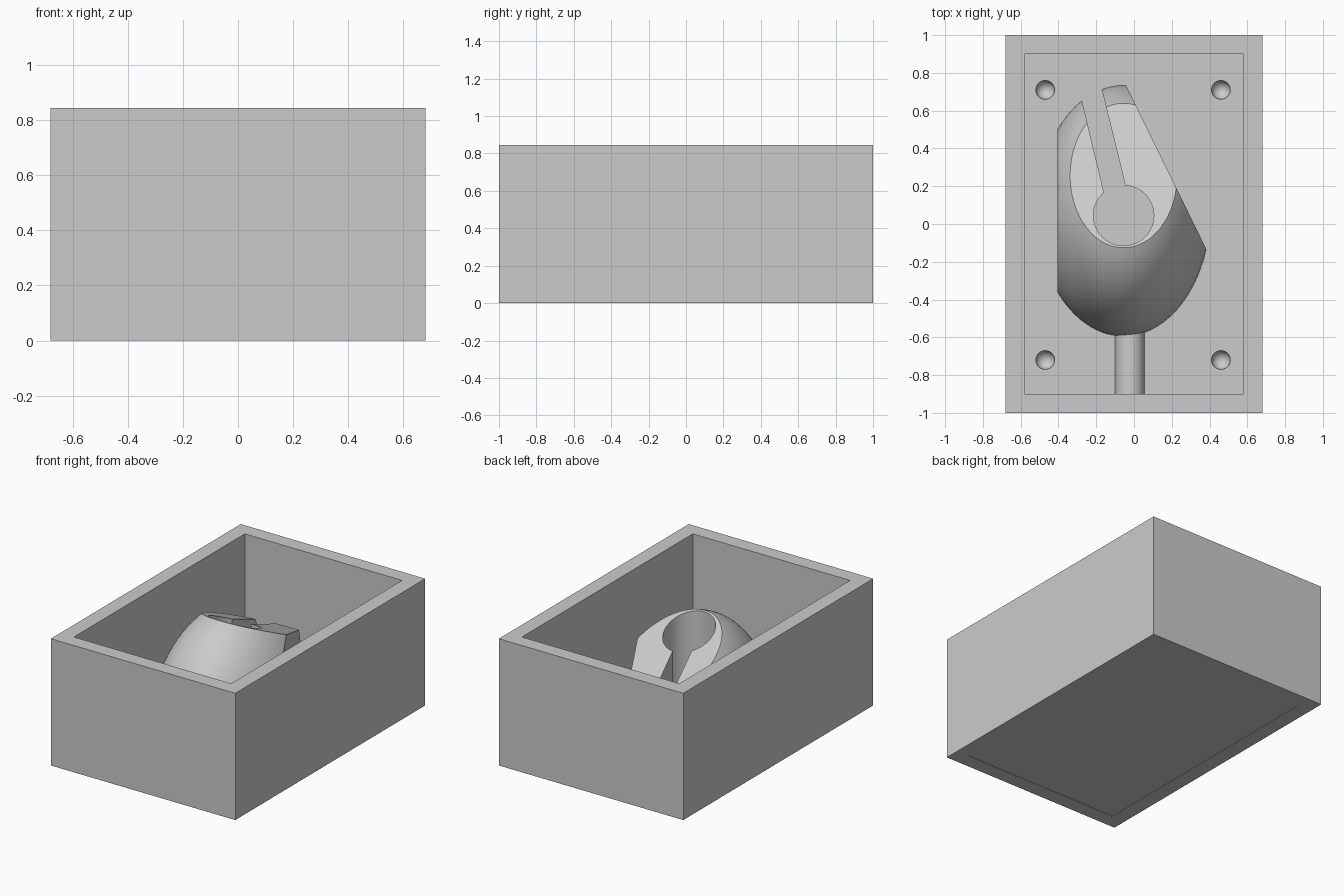
import bpy, bmesh, math
from mathutils import Matrix, Vector

if "Cube" in bpy.data.objects:
    bpy.data.objects.remove(bpy.data.objects["Cube"])

W, L, H, T, FLOOR = 0.68, 1.0, 0.845, 0.1, 0.1   # half width, half length, height, wall, floor top

grey = bpy.data.materials.new("plain grey")
grey.use_nodes = True
grey.diffuse_color = (0.6, 0.6, 0.6, 1)
grey.node_tree.nodes["Principled BSDF"].inputs["Base Color"].default_value = (0.6, 0.6, 0.6, 1)


def finish(name, bm):
    bmesh.ops.recalc_face_normals(bm, faces=bm.faces)
    mesh = bpy.data.meshes.new(name)
    bm.to_mesh(mesh)
    bm.free()
    mesh.materials.append(grey)
    obj = bpy.data.objects.new(name, mesh)
    bpy.context.collection.objects.link(obj)
    return obj


def box(name, x0, x1, y0, y1, z0, z1):
    bm = bmesh.new()
    size = Matrix.Diagonal((x1 - x0, y1 - y0, z1 - z0, 1))
    place = Matrix.Translation(((x0 + x1) / 2, (y0 + y1) / 2, (z0 + z1) / 2))
    bmesh.ops.create_cube(bm, size=1, matrix=place @ size)
    return finish(name, bm)


def ellipsoid(centre, radii, segments):
    bm = bmesh.new()
    bmesh.ops.create_uvsphere(bm, u_segments=segments, v_segments=segments // 2, radius=1,
                              matrix=Matrix.Translation(centre) @ Matrix.Diagonal((*radii, 1)))
    return bm


def cylinder(name, centre, radius, depth, turn=0):
    bm = bmesh.new()
    bmesh.ops.create_cone(bm, cap_ends=True, segments=48, radius1=radius, radius2=radius, depth=depth,
                          matrix=Matrix.Translation(centre) @ Matrix.Rotation(turn, 4, "X"))
    return finish(name, bm)


def trim(bm, point, normal):
    # Cut away everything on the normal side and cap the opening
    cut = bmesh.ops.bisect_plane(bm, geom=bm.verts[:] + bm.edges[:] + bm.faces[:], dist=1e-5,
                                 plane_co=point, plane_no=Vector(normal).normalized(), clear_outer=True)
    rim = [e for e in cut["geom_cut"] if isinstance(e, bmesh.types.BMEdge)]
    bmesh.ops.holes_fill(bm, edges=rim)


def carve(obj, cutter):
    bpy.context.view_layer.objects.active = obj
    mod = obj.modifiers.new("carve", "BOOLEAN")
    mod.operation, mod.solver, mod.object = "DIFFERENCE", "EXACT", cutter
    bpy.ops.object.modifier_apply(modifier=mod.name)
    bpy.data.objects.remove(cutter)


def smooth(obj):
    bpy.ops.object.select_all(action="DESELECT")
    obj.select_set(True)
    bpy.context.view_layer.objects.active = obj
    bpy.ops.object.shade_smooth_by_angle(angle=math.radians(30))


# Box walls: end walls span the full width, side walls fit between
box("front_wall", -W, W, -L, -L + T, 0, H)
box("back_wall", -W, W, L - T, L, 0, H)
box("right_wall", -W, -W + T, -L + T, L - T, 0, H)
box("left_wall", W - T, W, -L + T, L - T, 0, H)

# Floor with four round locating dimples
floor = box("floor", -W + T, W - T, -L + T, L - T, 0.002, FLOOR)
for x in (-0.47, 0.46):
    for y in (-0.72, 0.71):
        carve(floor, finish("dimple_cutter", ellipsoid((x, y, FLOOR), (0.05, 0.05, 0.05), 24)))
smooth(floor)

# Domed body trimmed by the floor, two upright planes and a sloping top
bm = ellipsoid((-0.055, 0.07, 0.06), (0.46, 0.665, 0.775), 96)
trim(bm, (0, 0, FLOOR - 0.01), (0, 0, -1))
trim(bm, (-0.405, 0, 0), (-1, 0, 0))
trim(bm, (0.2, 0.24, 0), (2.04, 1, 0))
trim(bm, (0, -0.125, 0.8), (0, 0.445, 1))
body = finish("domed_body", bm)

# Round bore and the slot running from it to the back
carve(body, cylinder("bore_cutter", (-0.055, 0.045, 0.5), 0.16, 1.2))
bm = bmesh.new()
outline = [(-0.143, 0.1), (-0.02, 0.1), (-0.217, 0.9), (-0.335, 0.9)]
base = bm.faces.new([bm.verts.new((x, y, 0)) for x, y in outline])
top = bmesh.ops.extrude_face_region(bm, geom=[base])["geom"]
bmesh.ops.translate(bm, vec=(0, 0, 1), verts=[v for v in top if isinstance(v, bmesh.types.BMVert)])
carve(body, finish("slot_cutter", bm))
smooth(body)

# Half-round channel rod joining the body to the front wall
rod = cylinder("channel_rod", (-0.022, -0.73, FLOOR), 0.078, 0.36, math.pi / 2)
smooth(rod)
